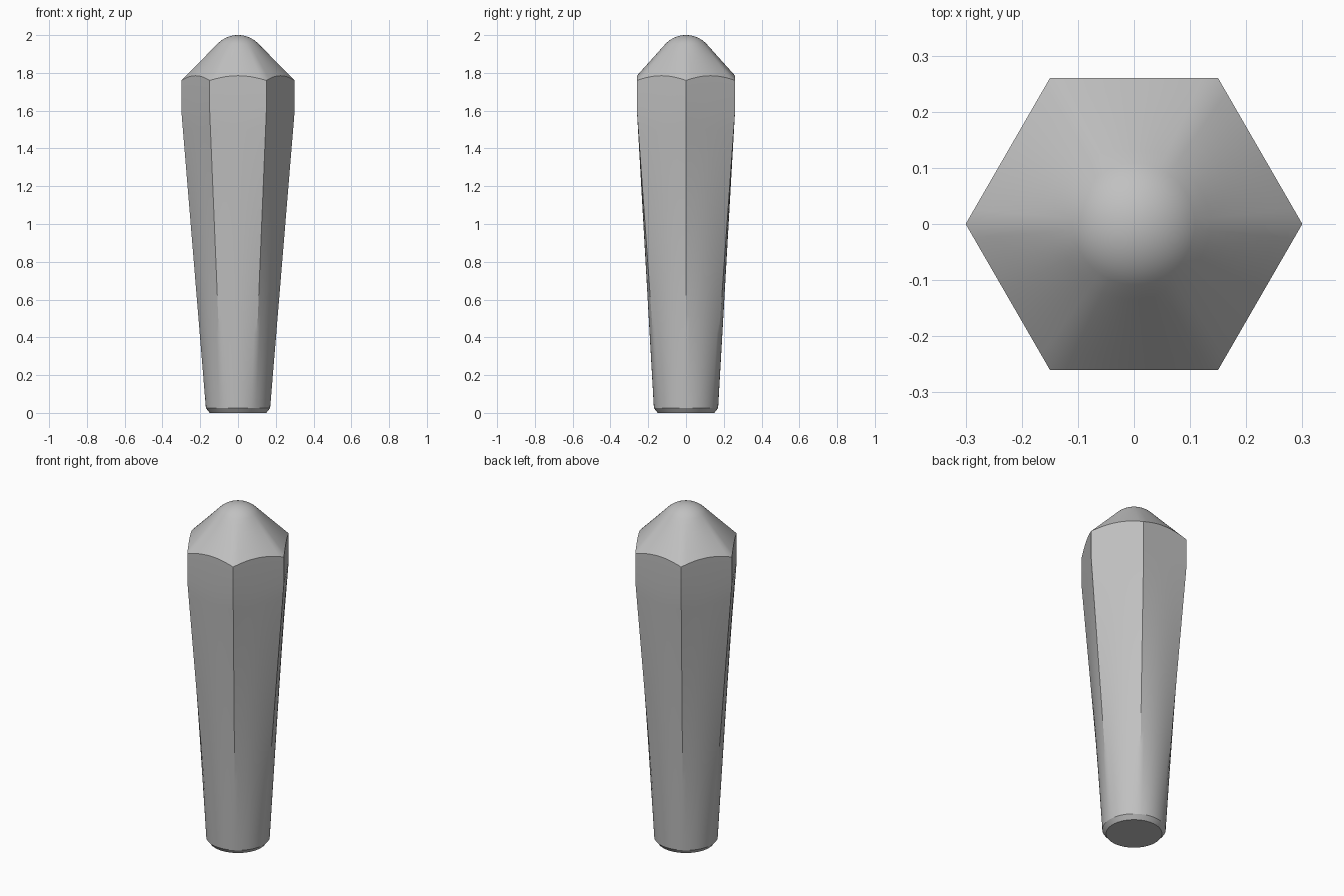
import bpy, bmesh
from math import cos, sin, pi, radians

cube = bpy.data.objects.get("Cube")
if cube:
    bpy.data.objects.remove(cube, do_unlink=True)

SEGMENTS = 72
CORNER = 0.30
FLAT = CORNER * cos(pi / 6)
BASE_R, BASE_Z = 0.17, 0.025
SHOULDER_Z = 1.60
DOME_R, DOME_ANGLE = 0.15, radians(46)
ANGLES = [2 * pi * i / SEGMENTS for i in range(SEGMENTS)]


def hexagon(a):
    """Radius of the hexagon at angle a, with corners on the x axis."""
    return FLAT / cos(a % (pi / 3) - pi / 6)


def rim_height(a):
    """Scalloped rim: low at the corners, high in the middle of each flat."""
    return 1.785 - 0.025 * (hexagon(a) - FLAT) / (CORNER - FLAT)


def mix(a, b, t):
    return a + (b - a) * t


def add_ring(bm, radius, height):
    return [bm.verts.new((radius(a) * cos(a), radius(a) * sin(a), height(a)))
            for a in ANGLES]


bm = bmesh.new()
rings = []

# Chamfered round foot
rings.append(add_ring(bm, lambda a: 0.15, lambda a: 0))

# Tapered shaft, blending from round to hexagonal
STEPS = 16
for i in range(STEPS + 1):
    t = i / STEPS
    rings.append(add_ring(bm, lambda a: mix(BASE_R, hexagon(a), t),
                          lambda a: mix(BASE_Z, SHOULDER_Z, t)))

# Straight hexagonal collar up to the scalloped rim
rings.append(add_ring(bm, hexagon, rim_height))

# Sloping crown from the rim to the round dome
dome_edge_r = DOME_R * sin(DOME_ANGLE)
dome_edge_z = 2 - DOME_R * (1 - cos(DOME_ANGLE))
for i in range(1, 7):
    t = i / 6
    rings.append(add_ring(bm, lambda a: mix(hexagon(a), dome_edge_r, t),
                          lambda a: mix(rim_height(a), dome_edge_z, t)))

# Round dome
for i in range(7, 0, -1):
    p = DOME_ANGLE * i / 8
    rings.append(add_ring(bm, lambda a: DOME_R * sin(p),
                          lambda a: 2 - DOME_R * (1 - cos(p))))
tip = bm.verts.new((0, 0, 2))

# Skin the rings and close both ends
for low, high in zip(rings, rings[1:]):
    for i in range(SEGMENTS):
        j = (i + 1) % SEGMENTS
        bm.faces.new((low[i], low[j], high[j], high[i]))
for i in range(SEGMENTS):
    bm.faces.new((rings[-1][i], rings[-1][(i + 1) % SEGMENTS], tip))
bm.faces.new(rings[0][::-1])

mesh = bpy.data.meshes.new("hexagonal_handle")
bm.to_mesh(mesh)
bm.free()
handle = bpy.data.objects.new("hexagonal_handle", mesh)
bpy.context.collection.objects.link(handle)

# Single grey material
grey = bpy.data.materials.new("light_grey")
grey.use_nodes = True
colour = (0.53, 0.53, 0.53, 1)
grey.diffuse_color = colour
grey.node_tree.nodes["Principled BSDF"].inputs["Base Color"].default_value = colour
mesh.materials.append(grey)

bpy.ops.object.select_all(action='DESELECT')
handle.select_set(True)
bpy.context.view_layer.objects.active = handle
bpy.ops.object.shade_smooth_by_angle(angle=radians(25))
